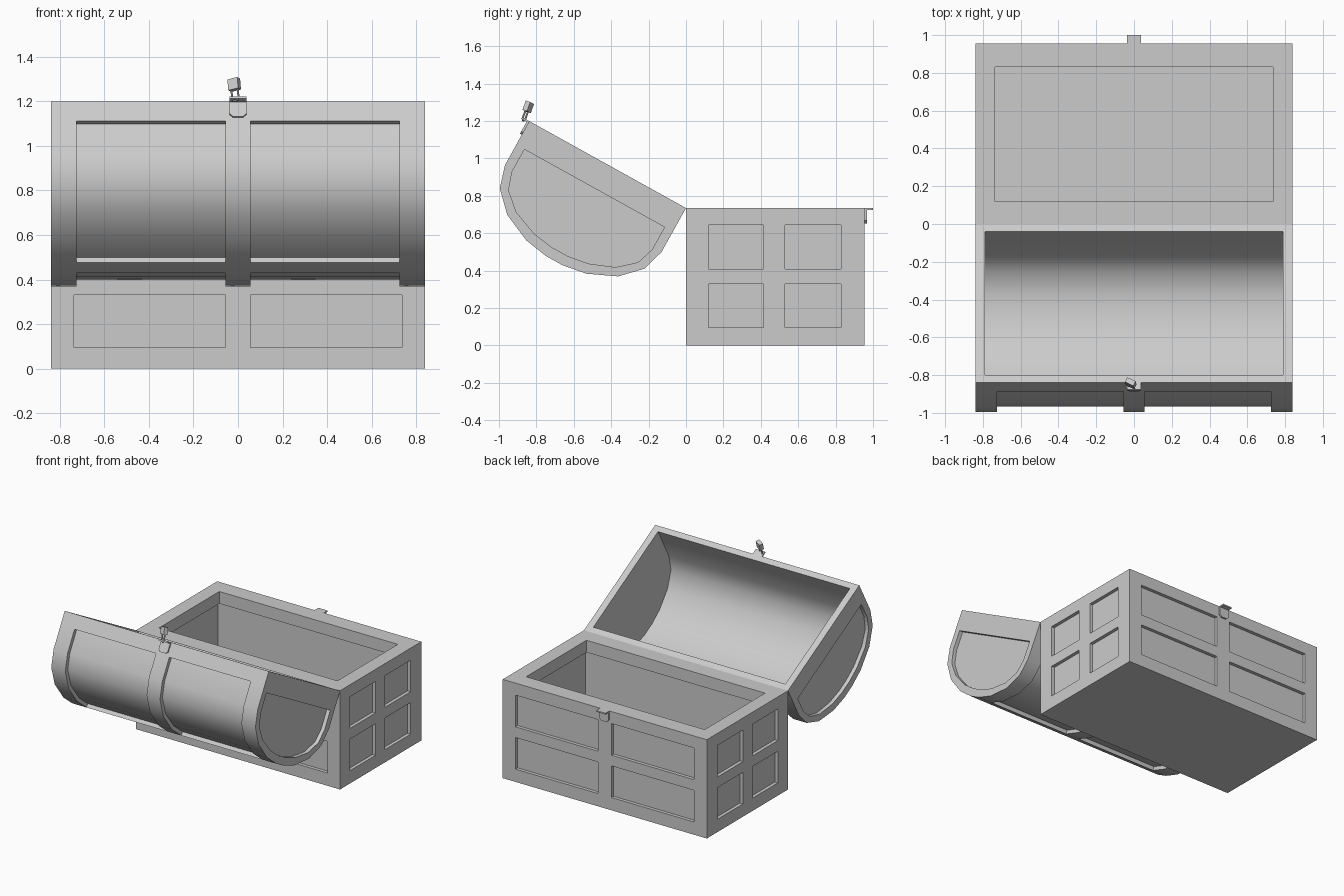
import bpy, bmesh, math
from mathutils import Matrix, Vector

if "Cube" in bpy.data.objects:
    bpy.data.objects.remove(bpy.data.objects["Cube"])

LID = Matrix.Translation((0, 0, 0.735)) @ Matrix.Rotation(math.radians(151), 4, 'X')
XS = [-0.84, -0.735, -0.055, 0.055, 0.735, 0.84]


def face(bm, coords, mark=0):
    f = bm.faces.new([bm.verts.new(c) for c in coords])
    f.material_index = mark


def weld(bm):
    bmesh.ops.remove_doubles(bm, verts=bm.verts[:], dist=0.0005)
    bmesh.ops.recalc_face_normals(bm, faces=bm.faces[:])


def inset(bm, faces, thickness, depth):
    bmesh.ops.inset_region(bm, faces=faces, thickness=thickness, depth=depth,
                           use_boundary=True, use_even_offset=True)


def marked(bm, m):
    return [f for f in bm.faces if f.material_index == m]


def finish(bm, name, matrix=None, smooth=False):
    for f in bm.faces:
        f.material_index = 0
    me = bpy.data.meshes.new(name)
    bm.to_mesh(me)
    bm.free()
    ob = bpy.data.objects.new(name, me)
    bpy.context.collection.objects.link(ob)
    if matrix:
        ob.matrix_world = matrix
    if smooth:
        bpy.ops.object.select_all(action='DESELECT')
        ob.select_set(True)
        bpy.context.view_layer.objects.active = ob
        bpy.ops.object.shade_smooth_by_angle(angle=math.radians(32))
    return ob


# Chest body: gridded box, recessed side panels, hollow with a lip
YS = [0, 0.12, 0.415, 0.53, 0.83, 0.955]
ZS = [0, 0.095, 0.33, 0.41, 0.645, 0.735]
bm = bmesh.new()


def side(us, vs, place, is_marked, mark):
    for i in range(5):
        for j in range(5):
            quad = [(us[i], vs[j]), (us[i + 1], vs[j]), (us[i + 1], vs[j + 1]), (us[i], vs[j + 1])]
            face(bm, [place(*q) for q in quad], mark if is_marked(i, j) else 0)


def panel(i, j):
    return i in (1, 3) and j in (1, 3)


for y in (0, 0.955):
    side(XS, ZS, lambda a, b: (a, y, b), panel, 1)
for x in (-0.84, 0.84):
    side(YS, ZS, lambda a, b: (x, a, b), panel, 1)
side(XS, YS, lambda a, b: (a, b, 0), lambda i, j: False, 0)
side(XS, YS, lambda a, b: (a, b, 0.735), lambda i, j: 0 < i < 4 and 0 < j < 4, 2)
weld(bm)
inset(bm, marked(bm, 1), 0, -0.025)
hole = marked(bm, 2)
inset(bm, hole, 0, -0.09)
inset(bm, hole, -0.03, 0)
inset(bm, hole, 0, -0.56)
finish(bm, "chest_body")


# Domed lid, modelled closed and then swung open on its hinge
def profile(a, b, cn, n0, n1):
    half = [(-a, n0), (-a, n1)]
    for k in range(4):
        t = math.radians(22.5 * k)
        half.append((-a * math.cos(t), cn + b * math.sin(t)))
    half.append((-0.05, cn + b * 0.993))
    pts = half + [(-u, n) for u, n in reversed(half)]
    return [(u + 0.479, n) for u, n in pts]


P = profile(0.479, 0.322, 0.268, 0, 0.1)
Q = profile(0.428, 0.25, 0.283, 0.145, 0.2)
I = profile(0.434, 0.277, 0.268, 0, 0.1)
LX = [-0.84, -0.725, -0.055, 0.055, 0.725, 0.84]
K = len(P)
bm = bmesh.new()
for j in range(K - 1):
    for i in range(5):
        rows = j in range(1, 6) or j in range(7, 12)
        face(bm, [(LX[i], *P[j]), (LX[i + 1], *P[j]), (LX[i + 1], *P[j + 1]), (LX[i], *P[j + 1])],
             1 if rows and i in (1, 3) else 0)
    face(bm, [(-0.79, *I[j]), (0.79, *I[j]), (0.79, *I[j + 1]), (-0.79, *I[j + 1])])
for s in (-1, 1):
    ox, ix = 0.84 * s, 0.79 * s
    for j in range(K):
        k = (j + 1) % K
        face(bm, [(ox, *P[j]), (ox, *P[k]), (ox, *Q[k]), (ox, *Q[j])])
    face(bm, [(ox, *q) for q in Q], 1)
    face(bm, [(ix, *q) for q in I])
    face(bm, [(ox, *P[0]), (ox, *P[-1]), (ix, *I[-1]), (ix, *I[0])])
for e in (0, -1):
    face(bm, [(x, *P[e]) for x in LX] + [(0.79, *I[e]), (-0.79, *I[e])])
weld(bm)
inset(bm, marked(bm, 1), 0, -0.028)
finish(bm, "domed_lid", LID, True)


# Clasp halves: rounded plate on the wall plus an outward tab
def clasp(name, matrix, y0, sign):
    bm = bmesh.new()
    outline = [(-0.038, 0), (0.038, 0), (0.038, 0.068), (0.022, 0.083), (-0.022, 0.083), (-0.038, 0.068)]
    f = bm.faces.new([bm.verts.new((x, y0 - 0.005, sign * z)) for x, z in outline])
    r = bmesh.ops.extrude_face_region(bm, geom=[f], use_keep_orig=True)
    bmesh.ops.translate(bm, vec=(0, 0.017, 0), verts=[v for v in r["geom"] if isinstance(v, bmesh.types.BMVert)])
    m = Matrix.Translation((0, y0 + 0.022, sign * 0.005)) @ Matrix.Diagonal((0.076, 0.046, 0.01, 1))
    bmesh.ops.create_cube(bm, size=1, matrix=m)
    bmesh.ops.recalc_face_normals(bm, faces=bm.faces[:])
    finish(bm, name, matrix)


clasp("body_catch", Matrix.Translation((0, 0, 0.735)), 0.955, -1)
clasp("lid_hasp", LID, 0.957, 1)

# Padlock hanging from the hasp tab, slightly twisted
LOCK = LID @ Matrix.Translation((-0.012, 0.99, -0.002)) @ Matrix.Rotation(math.radians(28), 4, 'Z') \
    @ Matrix.Rotation(math.radians(10), 4, 'X')
bm = bmesh.new()
bmesh.ops.create_cube(bm, size=1, matrix=Matrix.Translation((0, 0, -0.063)) @ Matrix.Diagonal((0.05, 0.028, 0.052, 1)))
finish(bm, "padlock_body", LOCK)

bm = bmesh.new()
path = [(Vector((0.016, 0, -0.04)), 0)]
path += [(Vector((0.016 * math.cos(t), 0, 0.016 * math.sin(t))), t) for t in [math.pi * k / 6 for k in range(7)]]
path += [(Vector((-0.016, 0, -0.04)), math.pi)]
rings = []
for c, t in path:
    out = Vector((math.cos(t), 0, math.sin(t)))
    rings.append([bm.verts.new(c + 0.005 * (out * math.cos(a) + Vector((0, 1, 0)) * math.sin(a)))
                  for a in [math.tau * k / 6 for k in range(6)]])
for r0, r1 in zip(rings, rings[1:]):
    for k in range(6):
        bm.faces.new([r0[k], r0[(k + 1) % 6], r1[(k + 1) % 6], r1[k]])
bm.faces.new(rings[0])
bm.faces.new(rings[-1])
bmesh.ops.recalc_face_normals(bm, faces=bm.faces[:])
finish(bm, "padlock_shackle", LOCK)
